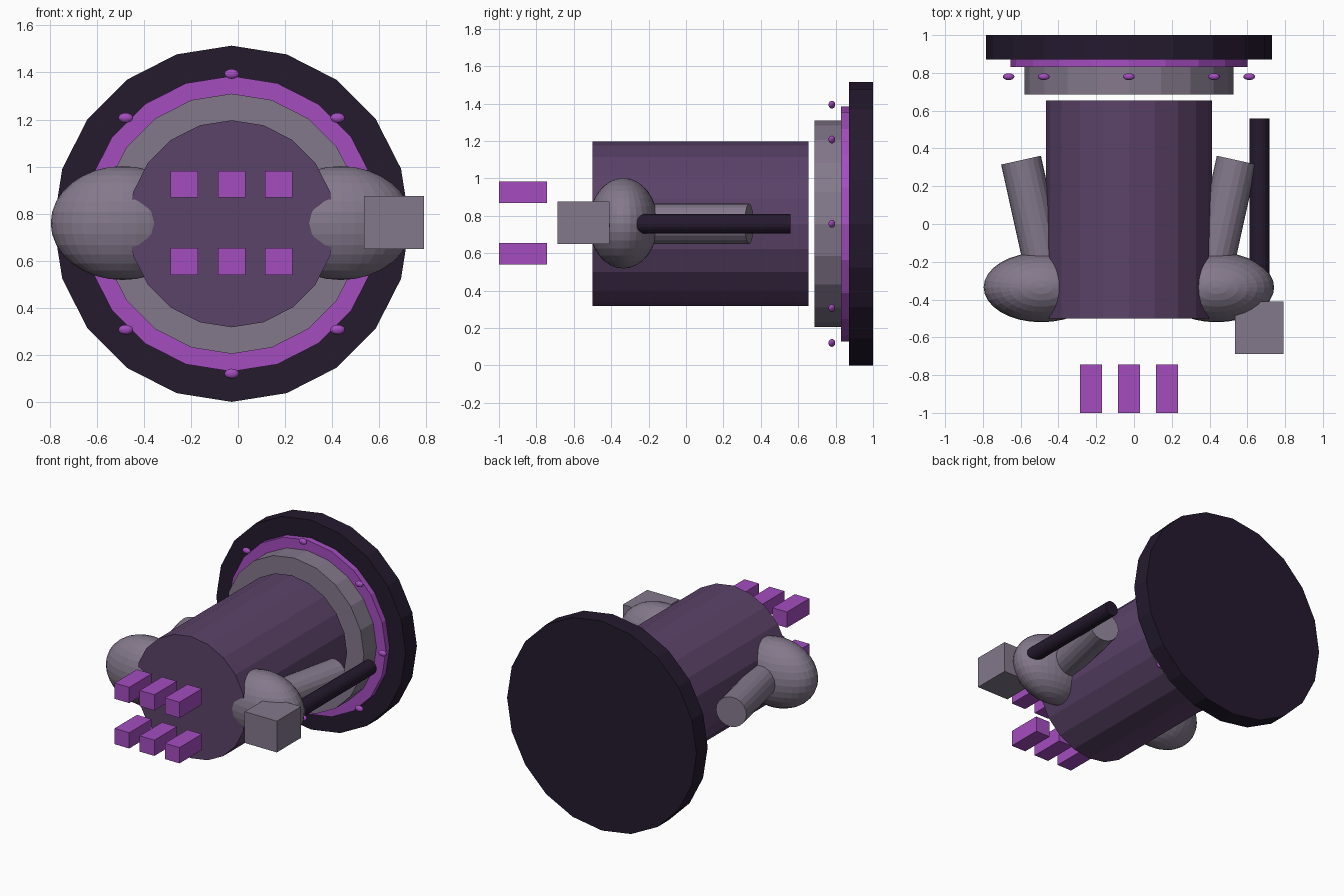
import bpy, bmesh, math
from mathutils import Vector, Matrix

if "Cube" in bpy.data.objects:
    bpy.data.objects.remove(bpy.data.objects["Cube"])

CX, CZ = -0.027, 0.757  # shared axis of the round body parts


def material(name, rgb):
    m = bpy.data.materials.new(name)
    m.diffuse_color = (*rgb, 1)
    m.use_nodes = True
    m.node_tree.nodes["Principled BSDF"].inputs["Base Color"].default_value = m.diffuse_color
    return m


DARK = material("dark_violet", (0.018, 0.010, 0.027))
BODY = material("dusky_purple", (0.105, 0.055, 0.14))
BRIGHT = material("bright_purple", (0.37, 0.075, 0.52))
GREY = material("mauve_grey", (0.23, 0.19, 0.26))


def finish(name, bm, mat):
    mesh = bpy.data.meshes.new(name)
    bm.to_mesh(mesh)
    bm.free()
    mesh.materials.append(mat)
    obj = bpy.data.objects.new(name, mesh)
    bpy.context.collection.objects.link(obj)
    return obj


def rod(name, start, end, radius, mat, sides=20):
    a, b = Vector(start), Vector(end)
    d = b - a
    # turn the cylinder onto y first, then yaw it in plan
    yaw = math.atan2(-d.x, d.y)
    mtx = (Matrix.Translation((a + b) / 2) @ Matrix.Rotation(yaw, 4, 'Z')
           @ Matrix.Rotation(-math.pi / 2, 4, 'X'))
    bm = bmesh.new()
    bmesh.ops.create_cone(bm, cap_ends=True, segments=sides, radius1=radius,
                          radius2=radius, depth=d.length, matrix=mtx)
    return finish(name, bm, mat)


def ball(name, centre, radii, mat, u=32, v=16):
    bm = bmesh.new()
    bmesh.ops.create_uvsphere(bm, u_segments=u, v_segments=v, radius=1,
                              matrix=Matrix.LocRotScale(Vector(centre), None, Vector(radii)))
    return finish(name, bm, mat)


def box(name, centre, size, mat):
    bm = bmesh.new()
    bmesh.ops.create_cube(bm, size=1,
                          matrix=Matrix.LocRotScale(Vector(centre), None, Vector(size)))
    return finish(name, bm, mat)


# Barrel body and the stacked discs behind it
for name, y0, y1, r, mat in (
        ("barrel_body", -0.50, 0.655, 0.44, BODY),
        ("grey_collar", 0.686, 0.83, 0.553, GREY),
        ("purple_rim", 0.83, 0.872, 0.628, BRIGHT),
        ("back_disc", 0.872, 1.0, 0.757, DARK)):
    rod(name, (CX, y0, CZ), (CX, y1, CZ), r, mat)

# Ring of studs in front of the rim
for i in range(8):
    a = i * math.pi / 4
    ball(f"rim_stud_{i + 1}",
         (CX + 0.637 * math.sin(a), 0.78, CZ + 0.637 * math.cos(a)),
         (0.031, 0.018, 0.021), BRIGHT, 16, 8)

# Two rows of front blocks
for row, z in (("upper", 0.925), ("lower", 0.597)):
    for i in (-1, 0, 1):
        box(f"{row}_front_block_{i + 2}", (CX + i * 0.201, -0.872, z),
            (0.117, 0.256, 0.114), BRIGHT)

# Shoulders and arms on both sides
for side, s in (("left", -1), ("right", 1)):
    ball(f"{side}_shoulder", (CX + s * 0.464, -0.335, 0.76),
         (0.305, 0.185, 0.242), GREY)
    rod(f"{side}_arm", (CX + s * 0.422, -0.335, CZ),
        (CX + s * 0.571, 0.338, CZ), 0.108, GREY)

# Tool on the right side: block and long dark rod
box("tool_block", (0.663, -0.548, 0.762), (0.257, 0.278, 0.226), GREY)
rod("tool_rod", (0.664, -0.42, CZ), (0.664, 0.558, CZ), 0.053, DARK)
